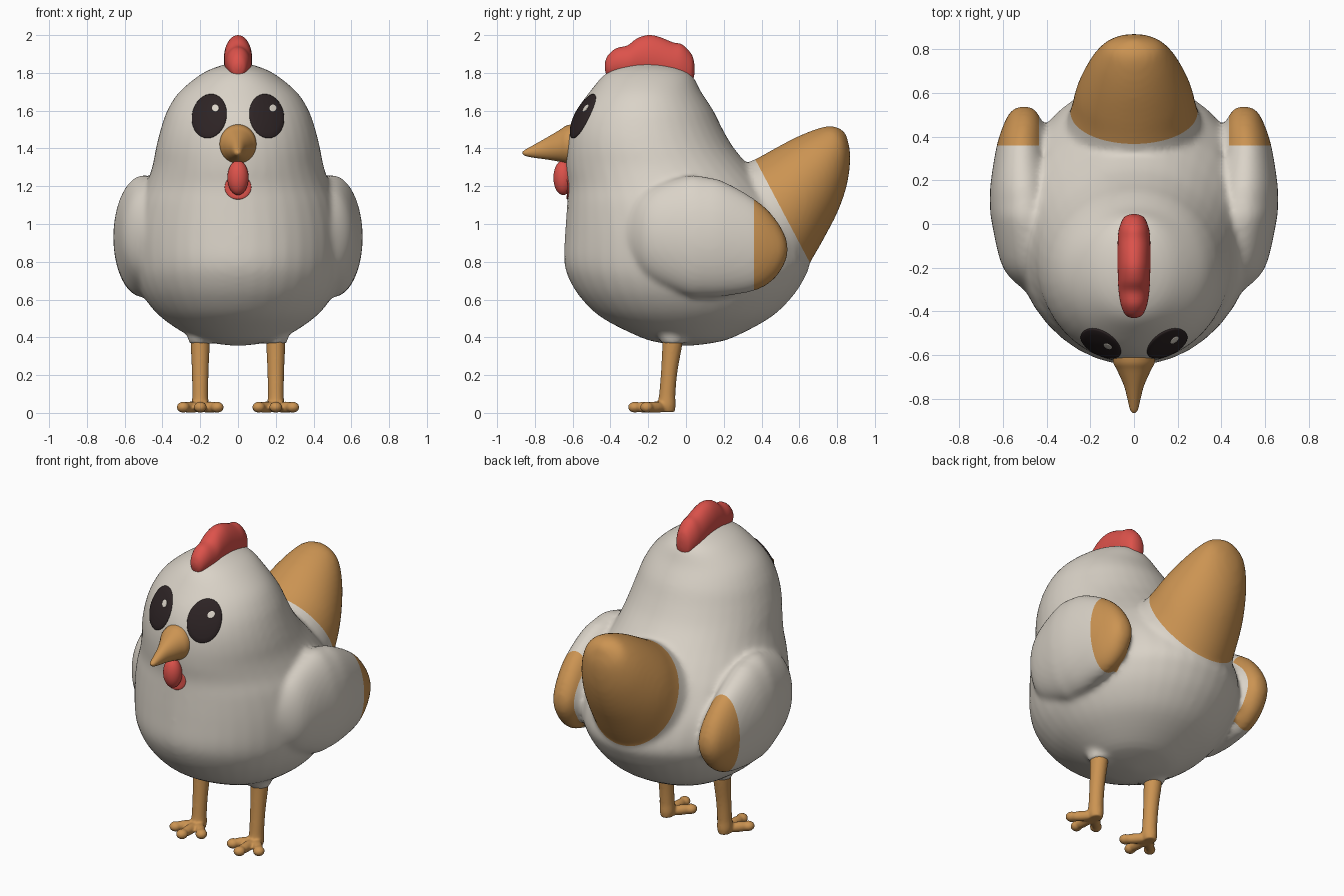
import bpy, bmesh, math
from mathutils import Vector, Matrix
from mathutils.bvhtree import BVHTree

cube = bpy.data.objects.get("Cube")
if cube:
    bpy.data.objects.remove(cube, do_unlink=True)


def material(name, rgb):
    m = bpy.data.materials.new(name)
    m.use_nodes = True
    m.diffuse_color = (*rgb, 1)
    m.node_tree.nodes["Principled BSDF"].inputs["Base Color"].default_value = (*rgb, 1)
    return m


CREAM = material("cream_feathers", (0.70, 0.65, 0.575))
ORANGE = material("warm_orange", (0.60, 0.295, 0.085))
RED = material("comb_red", (0.72, 0.085, 0.07))
DARK = material("eye_dark", (0.026, 0.017, 0.018))


def spline(rows, steps):
    """Catmull-Rom interpolation through rows of numbers."""
    out = []
    for i in range(len(rows) - 1):
        a, b, c, d = (rows[min(max(i + k, 0), len(rows) - 1)] for k in (-1, 0, 1, 2))
        for s in range(steps):
            t = s / steps
            out.append([q + t / 2 * (r - p + t * (2 * p - 5 * q + 4 * r - e
                        + t * (3 * (q - r) + e - p))) for p, q, r, e in zip(a, b, c, d)])
    return out + [rows[-1]]


def loft(bm, rows, steps=4, seg=40):
    """Elliptical rings; each row is x0, x1 and the two (y, z) ends of the ring."""
    rings = []
    for x0, x1, y0, z0, y1, z1 in spline(rows, steps):
        ring = []
        for k in range(seg):
            a = math.tau * k / seg
            c, s = math.cos(a) / 2, math.sin(a) / 2
            ring.append(bm.verts.new(((x0 + x1) / 2 + c * (x1 - x0),
                                      (y0 + y1) / 2 + s * (y1 - y0),
                                      (z0 + z1) / 2 + s * (z1 - z0))))
        rings.append(ring)
    for lo, hi in zip(rings, rings[1:]):
        for k in range(seg):
            n = (k + 1) % seg
            bm.faces.new((lo[k], lo[n], hi[n], hi[k]))
    bm.faces.new(rings[0])
    bm.faces.new(rings[-1])


def ball(bm, centre, radii, turn=0):
    m = (Matrix.Translation(centre) @ Matrix.Rotation(turn, 4, "Z")
         @ Matrix.Diagonal((*radii, 1)))
    bmesh.ops.create_uvsphere(bm, u_segments=28, v_segments=18, radius=1, matrix=m)


def finish(name, bm, mats, voxel=0, smooth=0):
    """Turn a bmesh into an object, optionally fusing its parts into one skin."""
    bmesh.ops.recalc_face_normals(bm, faces=bm.faces)
    mesh = bpy.data.meshes.new(name)
    bm.to_mesh(mesh)
    bm.free()
    ob = bpy.data.objects.new(name, mesh)
    bpy.context.collection.objects.link(ob)
    if voxel:
        r = ob.modifiers.new("fuse", "REMESH")
        r.mode, r.voxel_size = "VOXEL", voxel
        s = ob.modifiers.new("soften", "SMOOTH")
        s.factor, s.iterations = 0.5, smooth
        dg = bpy.context.evaluated_depsgraph_get()
        fused = bpy.data.meshes.new_from_object(ob.evaluated_get(dg))
        ob.modifiers.clear()
        ob.data = fused
        bpy.data.meshes.remove(mesh)
        fused.name = name
    ob.data.materials.clear()
    for m in mats:
        ob.data.materials.append(m)
    for p in ob.data.polygons:
        p.use_smooth = True
    return ob


# Body: height, half width, front y, back y
bm = bmesh.new()
torso = [(.355, .02, -.02, .02), (.37, .14, -.13, .14), (.4, .245, -.24, .25),
         (.5, .40, -.44, .44), (.6, .49, -.55, .55), (.7, .54, -.615, .62),
         (.8, .56, -.645, .655), (.95, .56, -.64, .61), (1.1, .53, -.63, .51),
         (1.2, .49, -.625, .43), (1.3, .455, -.635, .34), (1.4, .435, -.635, .255),
         (1.5, .41, -.62, .195), (1.6, .375, -.58, .145), (1.7, .31, -.51, .08),
         (1.8, .185, -.42, .02), (1.845, .07, -.3, -.1), (1.85, .02, -.22, -.18)]
loft(bm, [(-w, w, f, z, b, z) for z, w, f, b in torso])

# Tail: half width, upper edge, lower edge
tail = [(.33, .2, 1.27, .6, .72), (.29, .36, 1.34, .665, .81), (.265, .47, 1.4, .745, .95),
        (.225, .58, 1.458, .81, 1.08), (.175, .69, 1.503, .855, 1.22),
        (.115, .775, 1.52, .87, 1.36), (.02, .84, 1.49, .853, 1.46)]
loft(bm, [(-w, w, *ends) for w, *ends in tail])

# Wings: y, inner x, outer x, bottom, top
wing = [(-.33, .43, .45, .92, .96), (-.3, .39, .505, .83, 1.06), (-.2, .35, .6, .71, 1.18),
        (0, .34, .65, .622, 1.255), (.1, .34, .66, .612, 1.25), (.2, .36, .655, .617, 1.225),
        (.36, .4, .628, .645, 1.135), (.46, .42, .595, .7, 1.045),
        (.52, .45, .56, .785, .95), (.54, .49, .51, .85, .88)]
for side in (1, -1):
    loft(bm, [(side * a, side * b, y, lo, y, hi) for y, a, b, lo, hi in wing])
    # Feathered cuff above each leg
    loft(bm, [(side * (.2 - r), side * (.2 + r), -.07 - r, z, -.07 + r, z)
              for z, r in ((.5, .11), (.42, .075), (.365, .058))])
body = finish("body", bm, [CREAM, ORANGE], 0.016, 9)

# Cut clean colour edges for the tail and the wing tips
bm = bmesh.new()
bm.from_mesh(body.data)
tail_point, tail_normal = Vector((0, .365, 1.345)), Vector((0, .884, .467))
TIP_Y, TIP_X = .36, .435
for point, normal in ((tail_point, tail_normal), ((0, TIP_Y, 0), (0, 1, 0)),
                      ((TIP_X, 0, 0), (1, 0, 0)), ((-TIP_X, 0, 0), (1, 0, 0))):
    bmesh.ops.bisect_plane(bm, geom=bm.verts[:] + bm.edges[:] + bm.faces[:],
                           plane_co=point, plane_no=normal, dist=1e-4)
for f in bm.faces:
    c = f.calc_center_median()
    on_tail = (c - tail_point).dot(tail_normal) > 0 and c.y > .3
    on_tip = c.y > TIP_Y and abs(c.x) > TIP_X
    f.material_index = int(on_tail or on_tip)
    f.smooth = True
bm.to_mesh(body.data)
skin = BVHTree.FromBMesh(bm)
bm.free()


def patch(name, x, z, rx, rz, tilt, lift, mat, seg=36):
    """Thin oval plate that follows the front of the body."""
    bm = bmesh.new()

    def drop(r, a, off):
        u, v = r * rx * math.cos(a), r * rz * math.sin(a)
        px = x + u * math.cos(tilt) - v * math.sin(tilt)
        pz = z + u * math.sin(tilt) + v * math.cos(tilt)
        hit, normal, *_ = skin.ray_cast(Vector((px, -2, pz)), Vector((0, 1, 0)))
        return bm.verts.new(hit + normal * off)

    levels = [(.25, lift), (.5, lift), (.75, lift), (.95, lift), (1, lift * .6), (1, -.004)]
    rings = [[drop(r, math.tau * k / seg, off) for k in range(seg)] for r, off in levels]
    bm.faces.new(rings[0])
    for a, b in zip(rings, rings[1:]):
        for k in range(seg):
            n = (k + 1) % seg
            bm.faces.new((a[k], b[k], b[n], a[n]))
    finish(name, bm, [mat])


# Eyes with small highlights, and the red patch under the beak
for side, label in ((1, "left"), (-1, "right")):
    patch(label + "_eye", side * .151, 1.57, .09, .117, side * .22, .007, DARK)
    patch(label + "_eye_highlight", side * .15 + .032, 1.61, .019, .019, 0, .009, CREAM, 16)
patch("throat_patch", 0, 1.195, .07, .065, 0, .006, RED)

# Beak: y, half width, bottom, top
bm = bmesh.new()
beak = [(-.56, .1, 1.315, 1.535), (-.63, .096, 1.32, 1.522), (-.67, .077, 1.33, 1.497),
        (-.74, .046, 1.342, 1.456), (-.8, .03, 1.35, 1.422), (-.85, .018, 1.36, 1.394),
        (-.865, .005, 1.372, 1.382)]
loft(bm, [(-w, w, y, lo, y, hi) for y, w, lo, hi in beak])
finish("beak", bm, [ORANGE])

# Wattle
bm = bmesh.new()
ball(bm, (0, -.65, 1.245), (.056, .052, .092))
finish("wattle", bm, [RED])

# Comb: y, half width, bottom, top
bm = bmesh.new()
comb = [(-.43, .012, 1.82, 1.85), (-.415, .04, 1.78, 1.89), (-.37, .06, 1.77, 1.93),
        (-.31, .07, 1.76, 1.945), (-.26, .073, 1.76, 1.982), (-.2, .075, 1.75, 2.0),
        (-.14, .075, 1.74, 1.99), (-.07, .074, 1.73, 1.962), (-.02, .068, 1.72, 1.95),
        (.025, .05, 1.73, 1.905), (.04, .03, 1.77, 1.87), (.045, .01, 1.8, 1.84)]
loft(bm, [(-w, w, y, lo, y, hi) for y, w, lo, hi in comb])
finish("comb", bm, [RED])

# Legs and three-toed feet: height, half width, front y, back y
shank = [(.42, .05, -.125, -.015), (.36, .05, -.125, -.02), (.22, .044, -.132, -.045),
         (.1, .042, -.142, -.056), (.04, .044, -.15, -.055), (.004, .035, -.14, -.06)]
for side, label in ((1, "left"), (-1, "right")):
    bm = bmesh.new()
    loft(bm, [(side * .2 - w, side * .2 + w, f, z, b, z) for z, w, f, b in shank])
    for spread, reach in ((-.72, .17), (0, .2), (.72, .17)):
        way = Vector((math.sin(spread), -math.cos(spread), 0))
        root = Vector((side * .2, -.105, .03))
        ball(bm, root + way * reach * .45, (.029, reach * .55, .03), spread)
        ball(bm, root + way * (reach - .034), (.034, .036, .029), spread)
    finish(label + "_leg", bm, [ORANGE], 0.008, 3)
